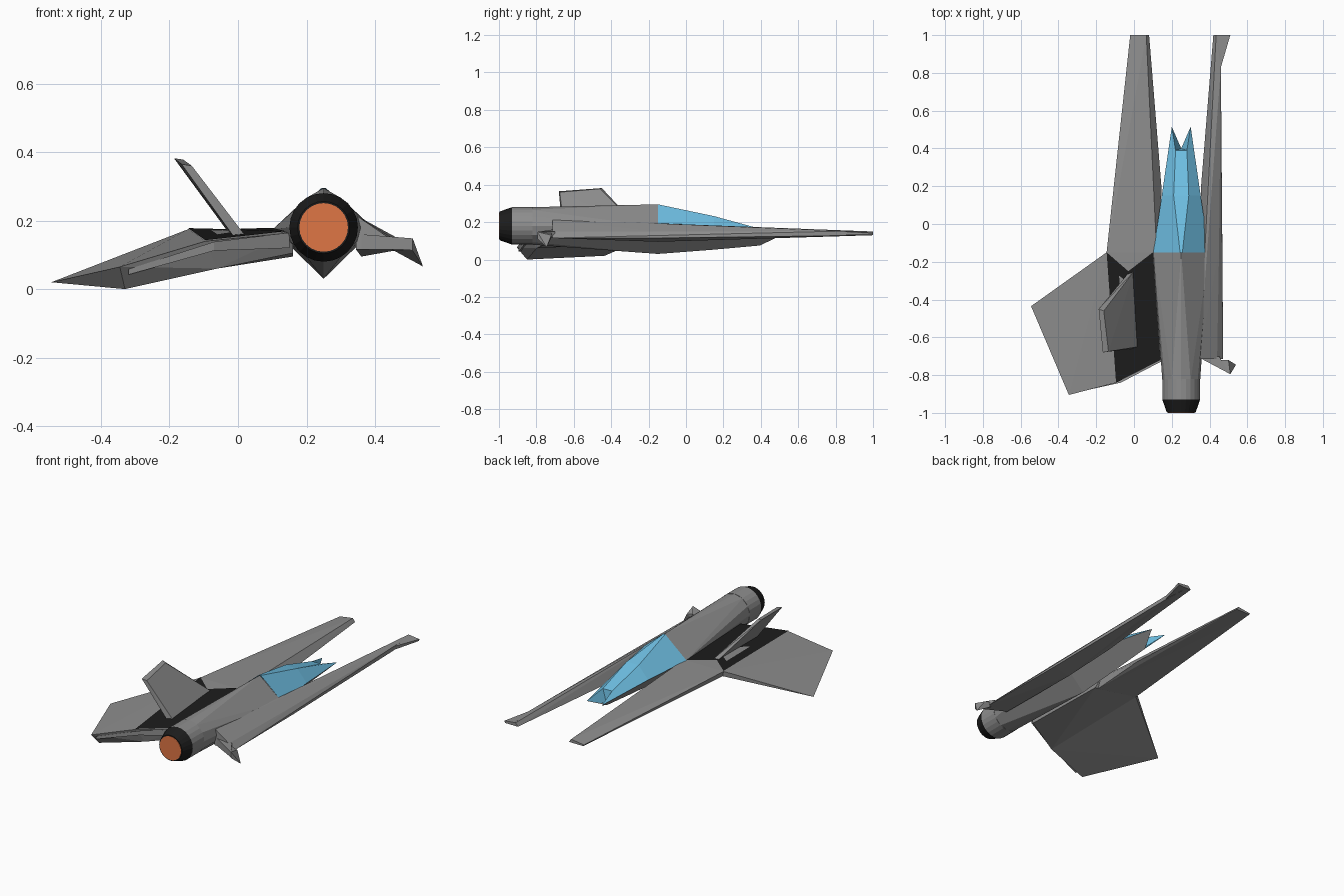
import bpy, bmesh, math

CX, CZ = 0.25, 0.18  # fuselage axis


def material(name, rgb):
    m = bpy.data.materials.new(name)
    m.diffuse_color = (*rgb, 1)
    return m


GREY = material("hull_grey", (0.27, 0.27, 0.27))
BLUE = material("canopy_blue", (0.16, 0.53, 0.78))
DARK = material("dark_metal", (0.012, 0.012, 0.012))
ORANGE = material("engine_glow", (0.74, 0.18, 0.06))


def finish(name, bm, mat):
    bmesh.ops.recalc_face_normals(bm, faces=bm.faces)
    me = bpy.data.meshes.new(name)
    bm.to_mesh(me)
    bm.free()
    ob = bpy.data.objects.new(name, me)
    bpy.context.collection.objects.link(ob)
    me.materials.append(mat)
    return ob


def hull(name, pts, mat=GREY):
    bm = bmesh.new()
    for p in pts:
        bm.verts.new(p)
    res = bmesh.ops.convex_hull(bm, input=bm.verts[:])
    junk = {v for v in res["geom_interior"] + res["geom_unused"] if isinstance(v, bmesh.types.BMVert)}
    bmesh.ops.delete(bm, geom=list(junk), context='VERTS')
    return finish(name, bm, mat)


def patch(name, pts, faces, mat=GREY):
    bm = bmesh.new()
    vs = [bm.verts.new(p) for p in pts]
    for f in faces:
        bm.faces.new([vs[i] for i in f])
    return finish(name, bm, mat)


def ring(y, r, n=24):
    return [(CX + r * math.cos(2 * math.pi * i / n), y, CZ + r * math.sin(2 * math.pi * i / n))
            for i in range(n)]


# Fuselage: diamond section tapering into the round engine
W = 0.148
hull("fuselage", ring(-0.83, 0.1, 12) + [
    (CX - W, -0.15, 0.175), (CX + W, -0.15, 0.175), (CX, -0.15, 0.295), (CX, -0.15, 0.03)])

# Engine casing, nozzle and glowing exhaust
hull("engine_casing", ring(-0.82, 0.1) + ring(-0.93, 0.1))
hull("engine_nozzle", ring(-0.93, 0.1) + ring(-0.998, 0.076), DARK)
hull("exhaust_glow", ring(-0.995, 0.071) + ring(-1.0, 0.071), ORANGE)

# Canopy with forked nose: side, top, top, side at each station
pts = []
for y_side, y_top, side, zs, top, zt in [(-0.15, -0.15, W, 0.175, 0.006, 0.295),
                                         (0.15, 0.15, 0.103, 0.160, 0.04, 0.232),
                                         (0.515, 0.39, 0.05, 0.132, 0.03, 0.165)]:
    pts += [(CX - side, y_side, zs), (CX - top, y_top, zt),
            (CX + top, y_top, zt), (CX + side, y_side, zs)]
pts.append((CX, 0.40, 0.085))
patch("canopy", pts, [(a + i, a + i + 1, a + i + 5, a + i + 4) for a in (0, 4) for i in range(3)]
      + [(8, 9, 12), (9, 10, 12), (10, 11, 12)], BLUE)

# Grey keel under the canopy
patch("nose_keel", [pts[0], (CX, -0.15, 0.03), pts[3], pts[4], (CX, 0.15, 0.053), pts[7],
                    pts[8], (CX, 0.395, 0.075), pts[11]],
      [(0, 1, 4, 3), (1, 2, 5, 4), (3, 4, 7, 6), (4, 5, 8, 7)])

# Left forward prong
hull("left_prong", [(-0.02, 1, 0.138), (0.065, 1, 0.15), (0.08, 1, 0.13), (-0.015, 1, 0.13),
                    (-0.145, -0.15, 0.175), (0.12, -0.15, 0.175), (-0.03, -0.25, 0.172),
                    (-0.14, -0.15, 0.145), (0.14, -0.15, 0.095), (0.145, 0.2, 0.115)])

# Left wing: inner body with dark upper panel, then the drooping outer wing
edge_f, edge_r = (-0.145, -0.15, 0.175), (-0.095, -0.84, 0.14)
hull("left_inner_wing", [edge_f, edge_r, (-0.03, -0.25, 0.172), (0.12, -0.15, 0.172), (0.16, -0.72, 0.165),
                         (-0.14, -0.15, 0.145), (0.16, -0.15, 0.095), (0.16, -0.70, 0.105),
                         (-0.06, -0.80, 0.06)])
lift = 0.003
patch("dark_wing_panel", [(x, y, z + lift) for x, y, z in
                          [edge_f, (-0.03, -0.25, 0.172), (0.1, -0.15, 0.176), (0.14, -0.72, 0.166), edge_r]],
      [(0, 1, 4), (1, 2, 3), (1, 3, 4)], DARK)
hull("left_outer_wing", [edge_f, edge_r, (-0.545, -0.435, 0.02), (-0.345, -0.905, 0.065),
                         (-0.33, -0.85, 0.0), (-0.06, -0.80, 0.06), (-0.14, -0.15, 0.145)])

# Raised bar along the wing trailing edge
hull("trailing_bar", [(-0.32, -0.895, 0.058), (-0.32, -0.895, 0.042), (-0.07, -0.84, 0.138),
                      (-0.07, -0.84, 0.112), (-0.32, -0.86, 0.05), (-0.07, -0.80, 0.125)])
hull("trailing_bar_root", [(-0.07, -0.84, 0.138), (-0.07, -0.84, 0.112), (0.15, -0.725, 0.165),
                           (0.15, -0.725, 0.12), (-0.07, -0.80, 0.125)])

# Canted tail fin
hull("tail_fin", [(-0.03, -0.26, 0.168), (0.0, -0.25, 0.168), (-0.187, -0.45, 0.382), (-0.16, -0.46, 0.378),
                  (-0.165, -0.68, 0.365), (-0.135, -0.675, 0.36), (-0.01, -0.66, 0.15), (0.022, -0.65, 0.155)])

# Right forward prong, clipped along its outer edge
hull("right_prong", [(0.42, 1, 0.13), (0.435, 1, 0.15), (0.455, 1, 0.145), (0.45, 1, 0.13),
                     (0.46, 0.83, 0.152), (0.46, 0.83, 0.128), (0.355, 0.2, 0.115),
                     (0.38, -0.15, 0.178), (0.45, -0.15, 0.150), (0.36, -0.15, 0.095), (0.468, -0.15, 0.115),
                     (0.345, -0.715, 0.215), (0.44, -0.715, 0.150), (0.472, -0.715, 0.115),
                     (0.345, -0.715, 0.115)])
hull("right_prong_tip", [(0.46, 0.83, 0.15), (0.46, 0.83, 0.13), (0.51, 1, 0.142), (0.505, 1, 0.13),
                         (0.44, 1, 0.15), (0.44, 1, 0.13)])

# Small stub at the back of the right prong
hull("right_tail_stub", [(0.36, -0.715, 0.16), (0.36, -0.715, 0.115), (0.45, -0.70, 0.15), (0.45, -0.70, 0.115),
                         (0.51, -0.795, 0.148), (0.51, -0.795, 0.115), (0.45, -0.755, 0.15),
                         (0.45, -0.755, 0.115)])
hull("right_tail_tip", [(0.45, -0.72, 0.145), (0.45, -0.72, 0.115), (0.51, -0.795, 0.148),
                        (0.51, -0.795, 0.112), (0.54, -0.745, 0.066), (0.50, -0.72, 0.13)])
